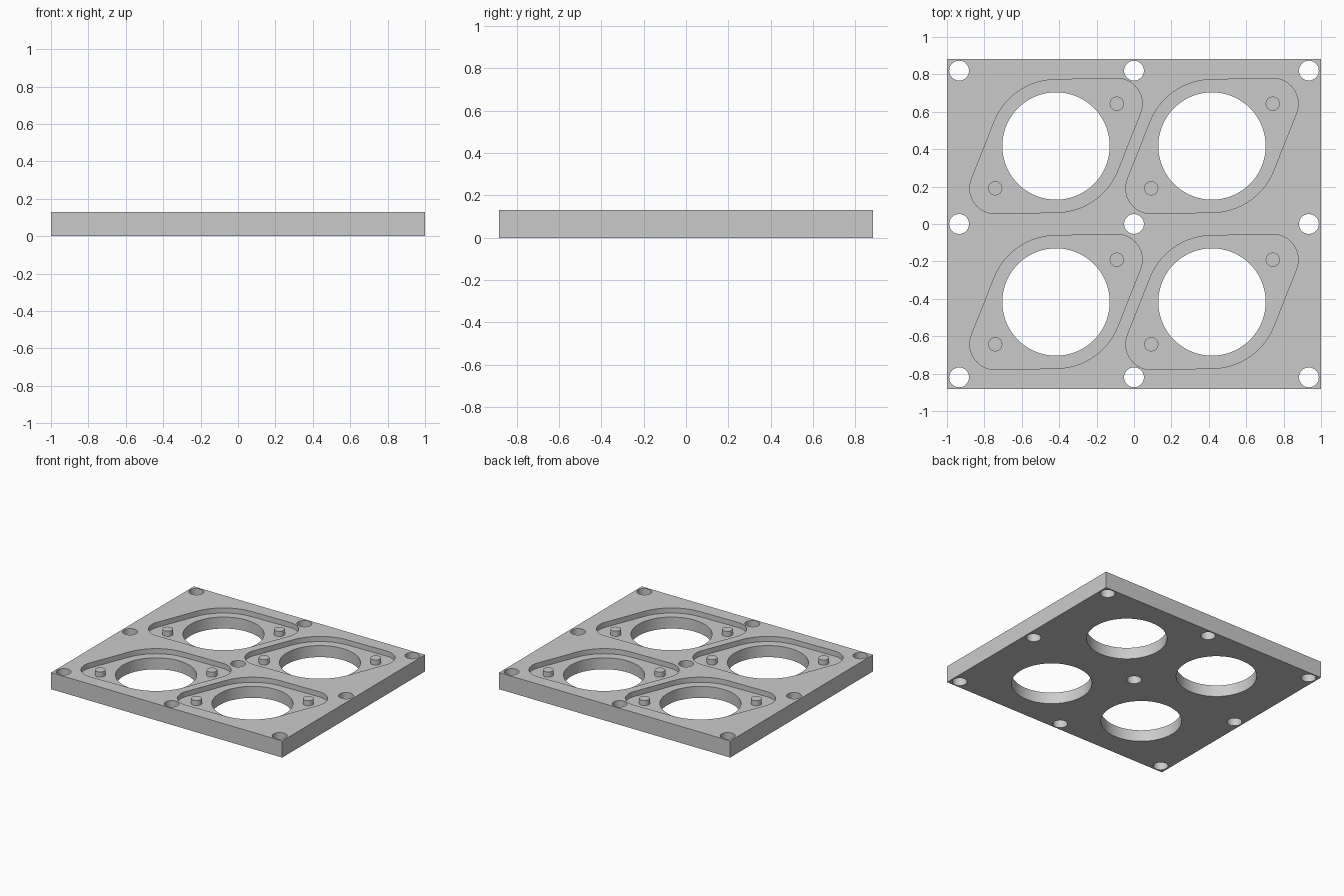
import bpy, bmesh
from math import acos, atan2, cos, hypot, pi, sin

cube = bpy.data.objects.get("Cube")
if cube:
    bpy.data.objects.remove(cube, do_unlink=True)

# Main dimensions
HALF_X, HALF_Y, HEIGHT = 1.0, 0.882, 0.13
FLOOR = 0.09                      # pocket floor height
PITCH = 0.417                     # opening centres
OPENING_R, SCREW_R, PIN_R = 0.287, 0.053, 0.038
BODY_R, EAR_R = 0.355, 0.136      # pocket outline radii
EAR_X, EAR_Y = 0.325, 0.226       # ear and pin offset from opening centre

grey = bpy.data.materials.new("plain_grey")
grey.use_nodes = True
colour = (0.6, 0.6, 0.6, 1)
grey.diffuse_color = colour
grey.node_tree.nodes["Principled BSDF"].inputs["Base Color"].default_value = colour


def arc(cx, cy, r, start, end, steps):
    return [(cx + r * cos(start + (end - start) * i / steps),
             cy + r * sin(start + (end - start) * i / steps))
            for i in range(steps + 1)]


def circle(cx, cy, r, steps=64):
    return arc(cx, cy, r, 0, 2 * pi, steps)[:-1]


def prisms(name, outlines, z0, z1):
    """Extrude each closed outline upward from z0 to z1."""
    bm = bmesh.new()
    for outline in outlines:
        face = bm.faces.new([bm.verts.new((x, y, z0)) for x, y in outline])
        top = bmesh.ops.extrude_face_region(bm, geom=[face], use_keep_orig=True)
        for v in top["geom"]:
            if isinstance(v, bmesh.types.BMVert):
                v.co.z = z1
    bmesh.ops.recalc_face_normals(bm, faces=bm.faces)
    mesh = bpy.data.meshes.new(name)
    bm.to_mesh(mesh)
    bm.free()
    mesh.materials.append(grey)
    obj = bpy.data.objects.new(name, mesh)
    bpy.context.collection.objects.link(obj)
    return obj


def activate(obj):
    bpy.ops.object.select_all(action="DESELECT")
    obj.select_set(True)
    bpy.context.view_layer.objects.active = obj


def cut(target, cutter):
    cutter.hide_render = True
    mod = target.modifiers.new("cut", "BOOLEAN")
    mod.operation, mod.solver, mod.object = "DIFFERENCE", "EXACT", cutter
    activate(target)
    bpy.ops.object.modifier_apply(modifier=mod.name)
    bpy.data.objects.remove(cutter, do_unlink=True)


def smooth(obj):
    activate(obj)
    bpy.ops.object.shade_smooth_by_angle(angle=pi / 6)


def pocket(cx, cy):
    """Round body with two opposite ears joined by tangent lines."""
    tilt = atan2(EAR_Y, EAR_X)
    spread = acos((BODY_R - EAR_R) / hypot(EAR_X, EAR_Y))
    points = []
    for side, turn in ((1, tilt), (-1, tilt + pi)):
        points += arc(cx + side * EAR_X, cy + side * EAR_Y, EAR_R,
                      turn - spread, turn + spread, 24)
        points += arc(cx, cy, BODY_R, turn + spread, turn + pi - spread, 20)
    return points


# Plate with four pockets, four large openings and nine screw holes
centres = [(x, y) for x in (-PITCH, PITCH) for y in (-PITCH, PITCH)]
plate = prisms("plate", [[(-HALF_X, -HALF_Y), (HALF_X, -HALF_Y),
                          (HALF_X, HALF_Y), (-HALF_X, HALF_Y)]], 0, HEIGHT)
cut(plate, prisms("pocket_cutter", [pocket(x, y) for x, y in centres], FLOOR, 0.3))
holes = [circle(x, y, OPENING_R, 96) for x, y in centres]
holes += [circle(x, y, SCREW_R, 40) for x in (-0.935, 0, 0.935) for y in (-0.82, 0, 0.82)]
cut(plate, prisms("hole_cutter", holes, -0.2, 0.4))
smooth(plate)

# Locating pins standing in the pocket ears
pins = prisms("locating_pins", [circle(x + s * EAR_X, y + s * EAR_Y, PIN_R, 40)
                                for x, y in centres for s in (-1, 1)],
              FLOOR - 0.01, HEIGHT)
smooth(pins)
